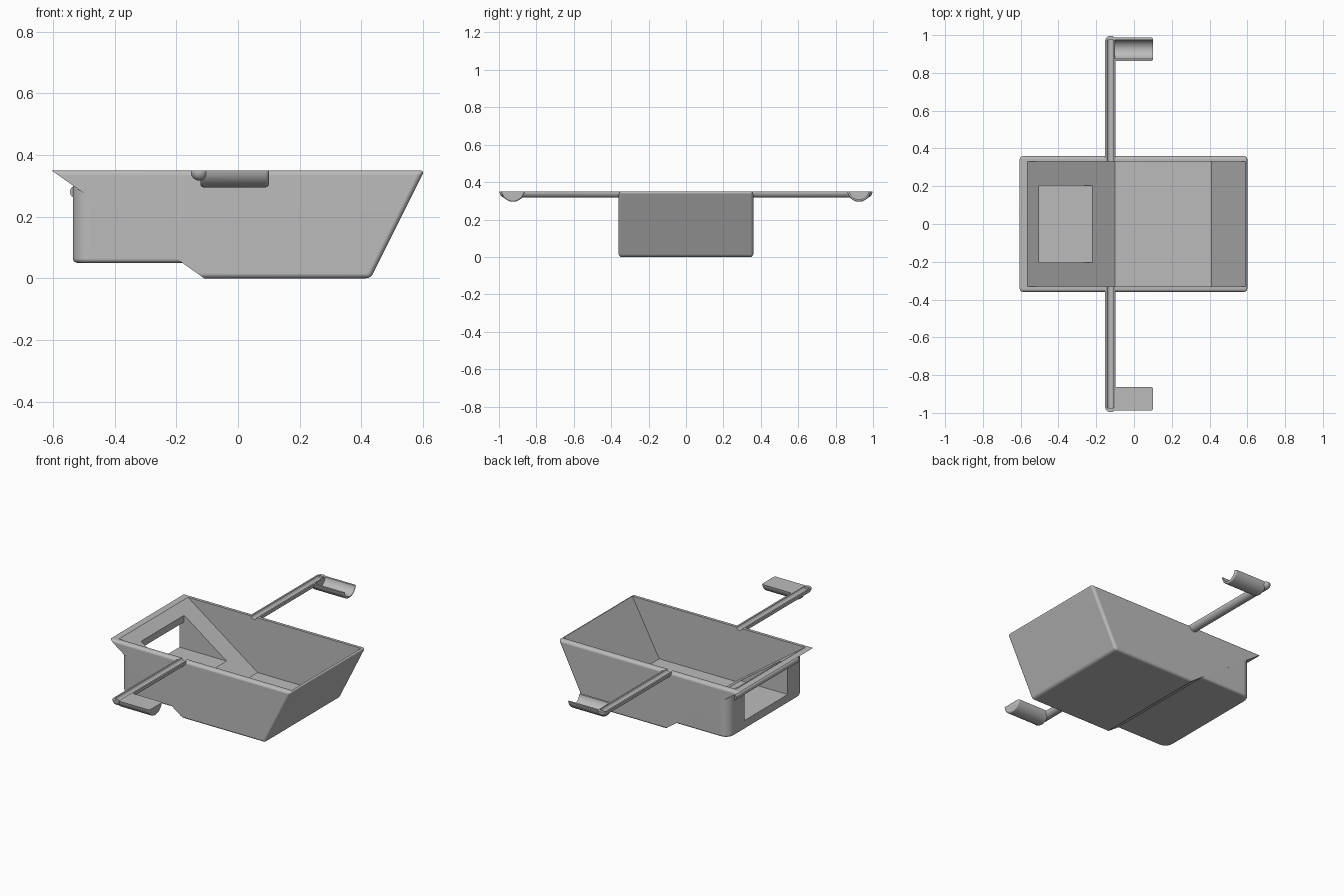
import bpy, bmesh, math
from mathutils import Matrix, Vector

if "Cube" in bpy.data.objects:
    bpy.data.objects.remove(bpy.data.objects["Cube"])

grey = bpy.data.materials.new("plain_grey")
grey.use_nodes = True
colour = (0.5, 0.5, 0.5, 1)
grey.diffuse_color = colour
grey.node_tree.nodes["Principled BSDF"].inputs["Base Color"].default_value = colour

HALF_W = 0.36      # half width of the tray
TOP = 0.35         # rim height
ARM_X = -0.125     # arm position along the tray


def finish(name, bm):
    bmesh.ops.recalc_face_normals(bm, faces=bm.faces[:])
    mesh = bpy.data.meshes.new(name)
    bm.to_mesh(mesh)
    bm.free()
    obj = bpy.data.objects.new(name, mesh)
    bpy.context.scene.collection.objects.link(obj)
    mesh.materials.append(grey)
    return obj


def round_edges(bm, rule, radius, segments=5):
    edges = [e for e in bm.edges if rule(e.verts[0].co, e.verts[1].co)]
    bmesh.ops.bevel(bm, geom=edges, offset=radius, offset_type='OFFSET',
                    segments=segments, profile=0.5, affect='EDGES')


def prism(profile, half):
    """Side profile in x and z, extruded across y."""
    bm = bmesh.new()
    face = bm.faces.new([bm.verts.new((x, -half, z)) for x, z in profile])
    new = bmesh.ops.extrude_face_region(bm, geom=[face])["geom"]
    verts = [v for v in new if isinstance(v, bmesh.types.BMVert)]
    bmesh.ops.translate(bm, verts=verts, vec=(0, 2 * half, 0))
    bmesh.ops.recalc_face_normals(bm, faces=bm.faces[:])
    return bm


def block(name, low, high):
    low, high = Vector(low), Vector(high)
    bm = bmesh.new()
    size = Matrix.Diagonal((high - low).to_4d())
    bmesh.ops.create_cube(bm, size=1, matrix=Matrix.Translation((low + high) / 2) @ size)
    return finish(name, bm)


def rod(name, start, end, radius, bevel=0, sides=48):
    start, end = Vector(start), Vector(end)
    axis = end - start
    turn = axis.to_track_quat('Z', 'Y').to_matrix().to_4x4()
    bm = bmesh.new()
    bmesh.ops.create_cone(bm, cap_ends=True, segments=sides, radius1=radius,
                          radius2=radius, depth=axis.length)
    if bevel:
        round_edges(bm, lambda a, b: abs(a.z - b.z) < 1e-5, bevel, 4)
    bm.transform(Matrix.Translation((start + end) / 2) @ turn)
    return finish(name, bm)


def combine(target, tool, operation):
    mod = target.modifiers.new(operation, 'BOOLEAN')
    mod.operation = operation
    mod.solver = 'EXACT'
    mod.object = tool
    bpy.context.view_layer.objects.active = target
    bpy.ops.object.modifier_apply(modifier=mod.name)
    bpy.data.objects.remove(tool)


def smooth(obj):
    bpy.ops.object.select_all(action='DESELECT')
    obj.select_set(True)
    bpy.context.view_layer.objects.active = obj
    bpy.ops.object.shade_smooth_by_angle(angle=math.radians(32))
    mod = obj.modifiers.new("even_shading", 'WEIGHTED_NORMAL')
    mod.keep_sharp = True


# Tray: sloped ends, rounded everywhere but along the sharp ramp underside
ramp_ends = ((-0.605, TOP), (-0.11, 0))


def off_ramp(a, b):
    return not all(any(abs(p.x - x) < 1e-4 for x, z in ramp_ends) for p in (a, b))


bm = prism([(-0.605, TOP), (-0.11, 0), (0.43, 0), (0.605, TOP)], HALF_W)
round_edges(bm, off_ramp, 0.016)
tray = finish("tray", bm)

# Pocket housing under the ramp
bm = prism([(-0.535, 0.31), (-0.535, 0.05), (-0.167, 0.05)], HALF_W - 0.0005)
round_edges(bm, lambda a, b: a.x < -0.53 and b.x < -0.53 and abs(a.y - b.y) < 1e-4, 0.055, 8)
round_edges(bm, lambda a, b: a.z < 0.051 and b.z < 0.051
            and min(a.x, b.x) < -0.2 and not (a.x > -0.2 and b.x > -0.2), 0.014, 4)
combine(tray, finish("pocket_housing", bm), 'UNION')

# Bar along the top of the end opening
combine(tray, rod("hinge_bar", (-0.525, -0.3, 0.28), (-0.525, 0.3, 0.28), 0.02, sides=24), 'UNION')

# Open interior with the ramp, then the pocket and its end opening
cavity = finish("cavity", prism([(-0.706, 0.45), (-0.10, 0.02), (0.41, 0.02), (0.644, 0.45)], 0.33))
combine(tray, cavity, 'DIFFERENCE')
combine(tray, block("pocket", (-0.503, -0.205, 0.105), (-0.19, 0.205, 0.45)), 'DIFFERENCE')
combine(tray, block("end_opening", (-0.65, -0.205, 0.105), (-0.45, 0.205, 0.265)), 'DIFFERENCE')
for side in (1, -1):
    notch = rod("notch", (-0.506, side * 0.14, 0.15), (-0.506, side * 0.14, 0.45), 0.031)
    combine(tray, notch, 'DIFFERENCE')

# Side arms: grooved rods ending in half-round cradles
for side, place in ((1, "back"), (-1, "front")):
    arm = rod(place + "_arm", (ARM_X, side * 0.345, 0.345), (ARM_X, side * 0.97, 0.345), 0.028)
    bm = bmesh.new()
    bmesh.ops.create_uvsphere(bm, u_segments=32, v_segments=16, radius=0.0282,
                              matrix=Matrix.Translation((ARM_X, side * 0.968, 0.345)))
    combine(arm, finish("arm_tip", bm), 'UNION')
    y = side * 0.925
    combine(arm, rod("cradle", (-0.122, y, 0.358), (0.1, y, 0.358), 0.063, 0.01), 'UNION')
    combine(arm, rod("cradle_hollow", (-0.1, y, 0.358), (0.2, y, 0.358), 0.051), 'DIFFERENCE')
    combine(arm, block("trim", (-0.3, y - 0.8, TOP), (0.3, y + 0.8, 0.5)), 'DIFFERENCE')
    # The groove runs through the tray rim too
    for part in (tray, arm):
        groove = rod("groove", (ARM_X, side * 0.3, 0.352), (ARM_X, side * 0.975, 0.352), 0.018, sides=32)
        combine(part, groove, 'DIFFERENCE')
    smooth(arm)

smooth(tray)
